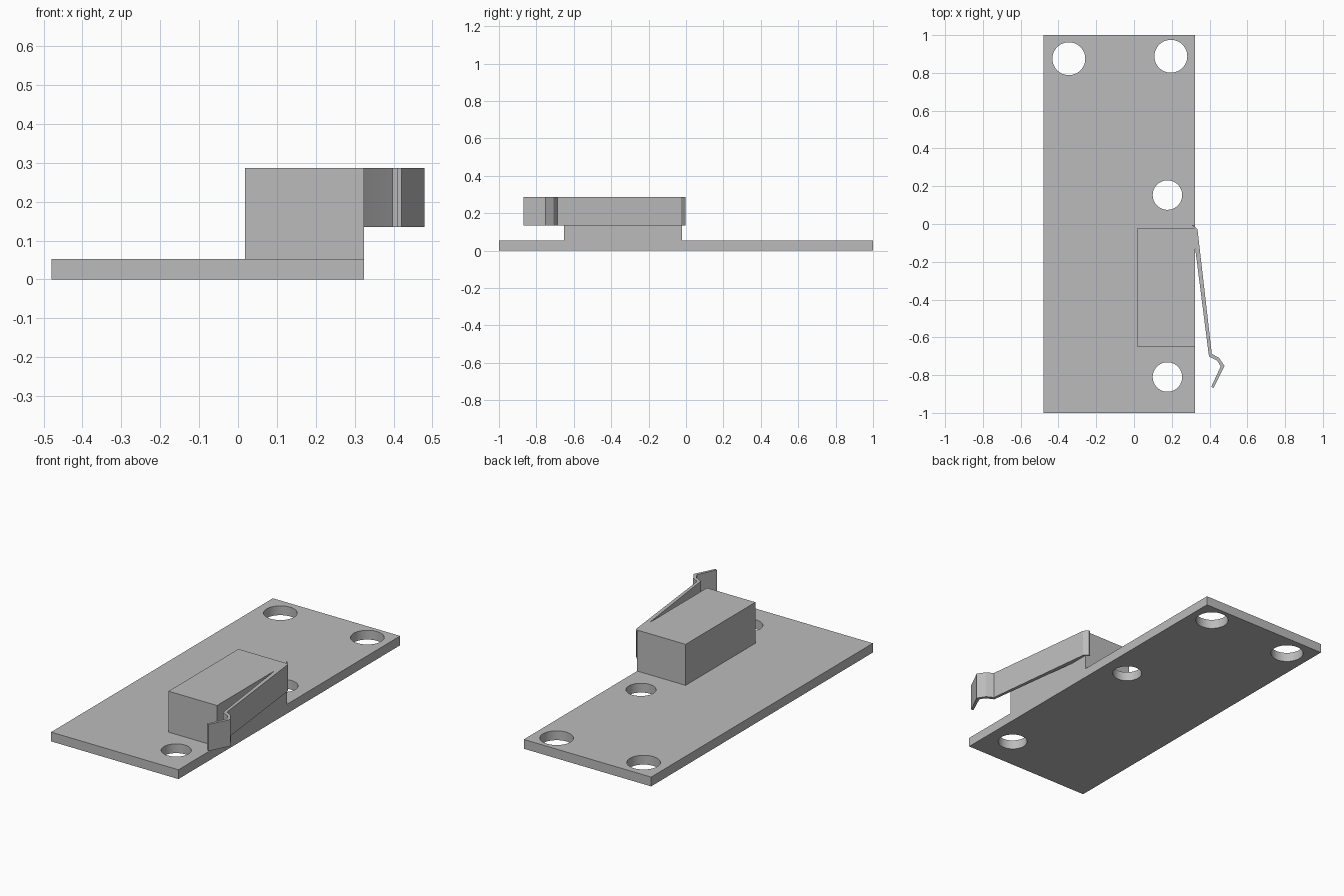
import bpy, bmesh
from math import cos, sin, tau, radians

cube = bpy.data.objects.get("Cube")
if cube:
    bpy.data.objects.remove(cube, do_unlink=True)

grey = bpy.data.materials.new("plain_grey")
grey.use_nodes = True
grey.diffuse_color = (0.5, 0.5, 0.5, 1)
grey.node_tree.nodes["Principled BSDF"].inputs["Base Color"].default_value = (0.5, 0.5, 0.5, 1)


def rect(x0, y0, x1, y1):
    return [(x0, y0), (x1, y0), (x1, y1), (x0, y1)]


def circle(x, y, r, n=48):
    return [(x + r * cos(tau * i / n), y + r * sin(tau * i / n)) for i in range(n)]


def extrude_profile(name, loops, z0, z1):
    """Fill an outline (first loop) with optional holes and extrude it along z."""
    curve = bpy.data.curves.new(name, "CURVE")
    curve.dimensions = "2D"
    curve.fill_mode = "BOTH"
    curve.extrude = (z1 - z0) / 2
    for loop in loops:
        spline = curve.splines.new("POLY")
        spline.points.add(len(loop) - 1)
        for point, (x, y) in zip(spline.points, loop):
            point.co = (x, y, 0, 1)
        spline.use_cyclic_u = True
        spline.use_smooth = False
    obj = bpy.data.objects.new(name, curve)
    bpy.context.collection.objects.link(obj)
    bpy.ops.object.select_all(action="DESELECT")
    obj.select_set(True)
    bpy.context.view_layer.objects.active = obj
    bpy.ops.object.convert(target="MESH")
    obj = bpy.context.object
    obj.name = name
    # Weld the caps to the walls and lift to height
    bm = bmesh.new()
    bm.from_mesh(obj.data)
    bmesh.ops.remove_doubles(bm, verts=bm.verts, dist=0.0001)
    bmesh.ops.recalc_face_normals(bm, faces=bm.faces)
    bmesh.ops.translate(bm, verts=bm.verts, vec=(0, 0, (z0 + z1) / 2))
    bm.to_mesh(obj.data)
    bm.free()
    obj.data.materials.clear()
    obj.data.materials.append(grey)
    bpy.ops.object.shade_smooth_by_angle(angle=radians(20))
    return obj


RIGHT, TOP, PLATE_TOP = 0.324, 0.287, 0.053

# Mounting plate with four round holes
holes = [(-0.345, 0.875, 0.087), (0.195, 0.888, 0.087),
         (0.177, 0.153, 0.078), (0.177, -0.81, 0.078)]
extrude_profile("mounting_plate",
                [rect(-0.48, -1, RIGHT, 1)] + [circle(*h) for h in holes],
                0, PLATE_TOP)

# Block standing flush with the plate edge
extrude_profile("switch_block", [rect(0.018, -0.652, RIGHT, -0.022)], PLATE_TOP, TOP)

# Bent spring strip: hooked over the block's rear edge, with a kinked free end
outer = [(0.306, -0.004), (0.315, -0.004), (0.336, -0.028), (0.412, -0.688),
         (0.45, -0.708), (0.479, -0.752), (0.421, -0.868)]
inner = [(0.409, -0.862), (0.459, -0.754), (0.441, -0.724), (0.397, -0.702),
         (RIGHT, -0.13), (RIGHT, -0.022), (0.312, -0.012)]
extrude_profile("spring_lever", [outer + inner], 0.135, TOP)
